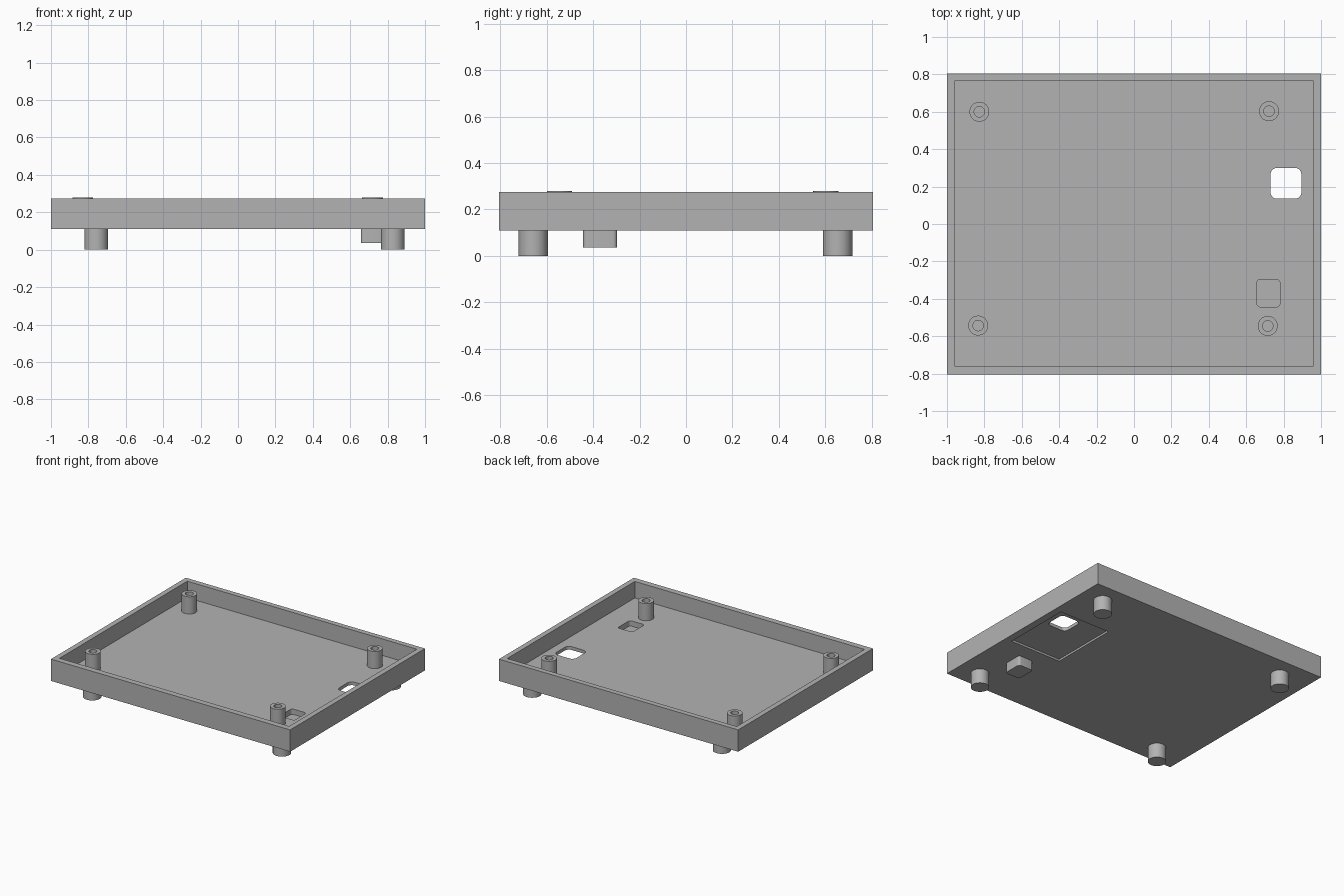
import bpy, bmesh, math

cube = bpy.data.objects.get("Cube")
if cube:
    bpy.data.objects.remove(cube, do_unlink=True)

grey = bpy.data.materials.new("plastic_grey")
grey.use_nodes = True
colour = (0.45, 0.45, 0.45, 1)
grey.diffuse_color = colour
grey.node_tree.nodes["Principled BSDF"].inputs["Base Color"].default_value = colour

BASE, FLOOR, RIM, POST_TOP = 0.11, 0.15, 0.275, 0.28


def prism(name, outline, z0, z1):
    """Extrude a flat outline from z0 up to z1."""
    bm = bmesh.new()
    face = bm.faces.new([bm.verts.new((x, y, z0)) for x, y in outline])
    top = bmesh.ops.extrude_face_region(bm, geom=[face])["geom"]
    verts = [v for v in top if isinstance(v, bmesh.types.BMVert)]
    bmesh.ops.translate(bm, verts=verts, vec=(0, 0, z1 - z0))
    bmesh.ops.recalc_face_normals(bm, faces=bm.faces)
    mesh = bpy.data.meshes.new(name)
    bm.to_mesh(mesh)
    bm.free()
    mesh.materials.append(grey)
    obj = bpy.data.objects.new(name, mesh)
    bpy.context.collection.objects.link(obj)
    return obj


def circle(x, y, r, n=40):
    return [(x + r * math.cos(math.tau * i / n), y + r * math.sin(math.tau * i / n))
            for i in range(n)]


def rectangle(x0, x1, y0, y1, r=0.0, steps=6):
    """Rectangle outline with optional rounded corners."""
    if r == 0:
        return [(x0, y0), (x1, y0), (x1, y1), (x0, y1)]
    centres = [(x1 - r, y1 - r), (x0 + r, y1 - r), (x0 + r, y0 + r), (x1 - r, y0 + r)]
    points = []
    for k, (cx, cy) in enumerate(centres):
        for i in range(steps + 1):
            a = math.pi / 2 * (k + i / steps)
            points.append((cx + r * math.cos(a), cy + r * math.sin(a)))
    return points


def select_only(obj):
    bpy.ops.object.select_all(action='DESELECT')
    obj.select_set(True)
    bpy.context.view_layer.objects.active = obj


def cut(obj, outline, z0, z1):
    cutter = prism("cutter", outline, z0, z1)
    cutter.hide_render = True
    mod = obj.modifiers.new("cut", 'BOOLEAN')
    mod.operation, mod.solver, mod.object = 'DIFFERENCE', 'EXACT', cutter
    select_only(obj)
    bpy.ops.object.modifier_apply(modifier=mod.name)
    bpy.data.objects.remove(cutter, do_unlink=True)


def smooth(obj):
    select_only(obj)
    bpy.ops.object.shade_smooth_by_angle(angle=math.radians(30))


# Open tray with a through window and a shallow recess underneath
tray = prism("tray", rectangle(-1, 1, -0.805, 0.805), BASE, RIM)
cut(tray, rectangle(-0.96, 0.96, -0.76, 0.765), FLOOR, RIM + 0.1)
cut(tray, rectangle(0.52, 0.945, -0.18, 0.345), BASE - 0.1, BASE + 0.015)
cut(tray, rectangle(0.73, 0.895, 0.135, 0.3, 0.035), 0, RIM)

# Pocket opening, closed from below by a block
pocket = rectangle(0.657, 0.78, -0.443, -0.297, 0.018)
cut(tray, pocket, 0, RIM)
smooth(tray)
smooth(prism("pocket_block", pocket, 0.037, BASE))

# Hollow screw posts
posts = {"front_right": (-0.833, -0.543), "front_left": (0.715, -0.545),
         "back_right": (-0.827, 0.6), "back_left": (0.722, 0.603)}
for place, (x, y) in posts.items():
    post = prism(place + "_post", circle(x, y, 0.053), FLOOR - 0.01, POST_TOP)
    cut(post, circle(x, y, 0.028), FLOOR, RIM + 0.1)
    smooth(post)

# Round feet
for side, x in (("right", -0.758), ("left", 0.828)):
    for end, y in (("front", -0.658), ("back", 0.653)):
        smooth(prism(f"{end}_{side}_foot", circle(x, y, 0.063), 0, BASE + 0.01))
